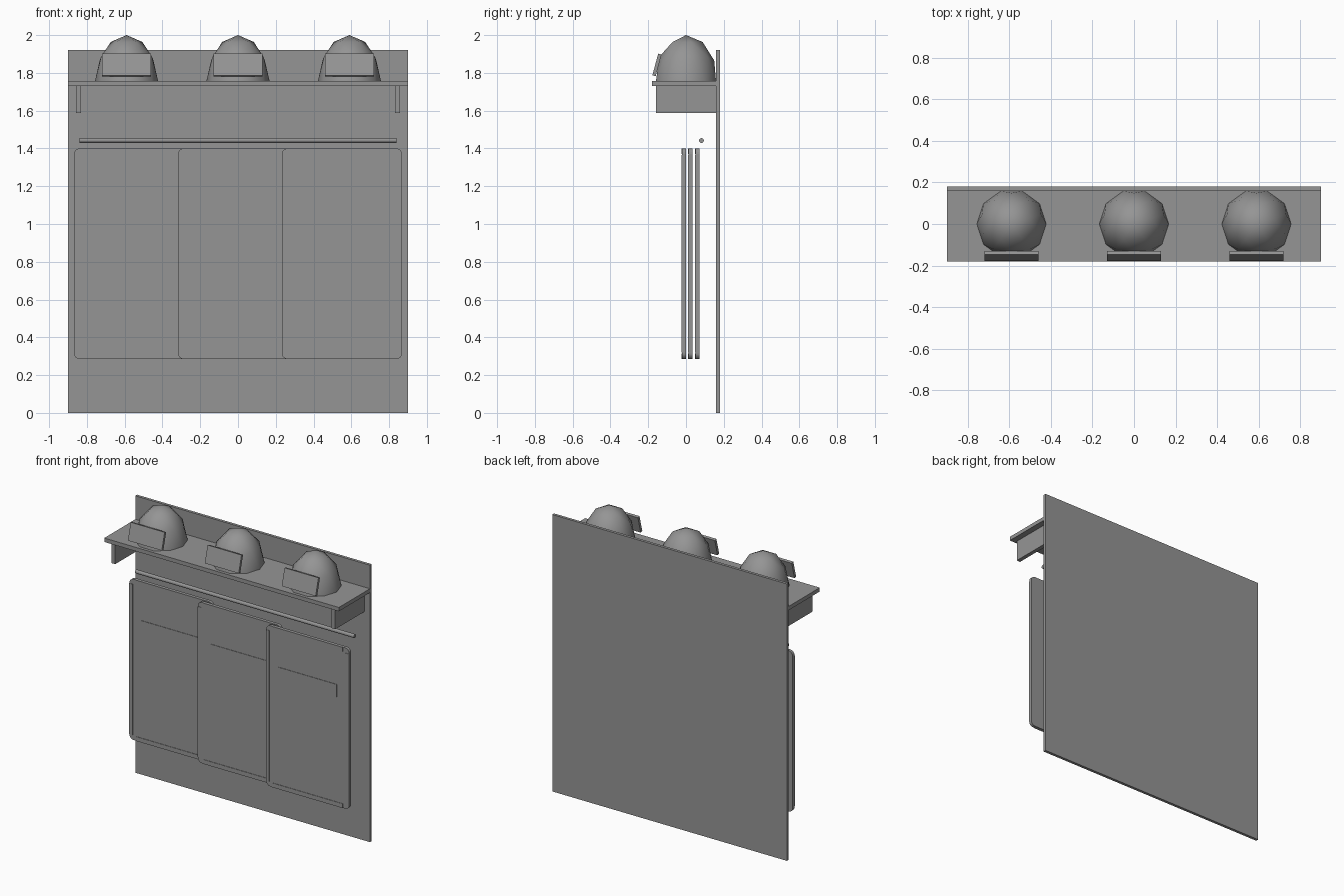
import bpy, bmesh, math
from mathutils import Matrix

if "Cube" in bpy.data.objects:
    bpy.data.objects.remove(bpy.data.objects["Cube"])

grey = bpy.data.materials.new("mid_grey")
grey.diffuse_color = (0.3, 0.3, 0.3, 1)
grey.use_nodes = True
grey.node_tree.nodes["Principled BSDF"].inputs["Base Color"].default_value = grey.diffuse_color


def add(name, bm):
    bmesh.ops.recalc_face_normals(bm, faces=bm.faces)
    me = bpy.data.meshes.new(name)
    bm.to_mesh(me)
    bm.free()
    me.materials.append(grey)
    ob = bpy.data.objects.new(name, me)
    bpy.context.collection.objects.link(ob)
    return ob


def box(name, x, y, z):
    """Box from (min, max) ranges."""
    bm = bmesh.new()
    bmesh.ops.create_cube(bm, size=1)
    for v in bm.verts:
        for i, (a, b) in enumerate((x, y, z)):
            v.co[i] = a if v.co[i] < 0 else b
    return add(name, bm)


def rounded_panel(name, x, y, z, r, steps=4):
    """Upright plate with rounded corners."""
    bm = bmesh.new()
    ring = []
    corners = ((x[1] - r, z[1] - r), (x[0] + r, z[1] - r),
               (x[0] + r, z[0] + r), (x[1] - r, z[0] + r))
    for k, (cx, cz) in enumerate(corners):
        for s in range(steps + 1):
            a = math.pi / 2 * (k + s / steps)
            ring.append(bm.verts.new((cx + r * math.cos(a), y[0], cz + r * math.sin(a))))
    face = bm.faces.new(ring)
    ext = bmesh.ops.extrude_face_region(bm, geom=[face])
    for v in ext["geom"]:
        if isinstance(v, bmesh.types.BMVert):
            v.co.y = y[1]
    if not any(f.normal.y for f in bm.faces if len(f.verts) > 4 and f.calc_center_median().y < y[0] + 1e-4) \
            and len([f for f in bm.faces if len(f.verts) > 4]) < 2:
        bm.faces.new(ring)
    return add(name, bm)


# Wall, shelf and brackets
box("back_panel", (-0.9, 0.9), (0.16, 0.18), (0, 1.92))
box("shelf", (-0.9, 0.9), (-0.18, 0.16), (1.73, 1.757))
for s, side in ((-1, "left"), (1, "right")):
    box(f"shelf_bracket_{side}", sorted((s * 0.83, s * 0.858)), (-0.16, 0.16), (1.587, 1.73))

# Hanging rail
bm = bmesh.new()
bmesh.ops.create_cone(bm, cap_ends=True, segments=12, radius1=0.013, radius2=0.013, depth=1.68,
                      matrix=Matrix.Translation((0, 0.082, 1.442)) @ Matrix.Rotation(math.pi / 2, 4, 'Y'))
add("hanging_rail", bm)

# Three overlapping shields, the right one in front
for i, side in enumerate(("left", "middle", "right")):
    cx = (i - 1) * 0.55
    y0 = 0.051 - i * 0.0365
    w, z0, z1 = 0.318, 0.285, 1.40
    rounded_panel(f"shield_{side}", (cx - w, cx + w), (y0, y0 + 0.021), (z0, z1), 0.03)
    front = (y0 - 0.003, y0 + 0.001)
    for s, edge in ((-1, "left"), (1, "right")):
        box(f"shield_{side}_{edge}_trim", sorted((cx + s * (w - 0.025), cx + s * w)), front,
            (z0 + 0.035, z1 - 0.035))
    box(f"shield_{side}_bottom_trim", (cx - 0.27, cx + 0.27), front, (z0, z0 + 0.03))
    box(f"shield_{side}_top_trim", (cx - 0.27, cx + 0.27), front, (z1 - 0.03, z1))
    box(f"shield_{side}_band", (cx - 0.225, cx + 0.225), front, (1.045, 1.13))

# Helmets: half icospheres with a tilted visor plate
for cx, side in ((-0.59, "left"), (0, "middle"), (0.59, "right")):
    bm = bmesh.new()
    bmesh.ops.create_icosphere(bm, subdivisions=2, radius=1)
    bmesh.ops.delete(bm, geom=[v for v in bm.verts if v.co.z < -0.01], context='VERTS')
    bmesh.ops.holes_fill(bm, edges=[e for e in bm.edges if e.is_boundary], sides=0)
    bmesh.ops.transform(bm, verts=bm.verts, matrix=Matrix.Translation((cx, 0, 1.757))
                        @ Matrix.Diagonal((0.167, 0.167, 0.243, 1)) @ Matrix.Rotation(math.pi / 2, 4, 'Z'))
    for f in bm.faces:
        f.smooth = len(f.verts) == 3
    for e in bm.edges:
        e.smooth = all(len(f.verts) == 3 for f in e.link_faces)
    add(f"helmet_{side}", bm)

    bm = bmesh.new()
    bmesh.ops.create_cube(bm, size=1)
    bmesh.ops.transform(bm, verts=bm.verts, matrix=Matrix.Translation((cx, -0.154, 1.842))
                        @ Matrix.Rotation(math.radians(-15), 4, 'X') @ Matrix.Diagonal((0.26, 0.018, 0.119, 1)))
    add(f"helmet_{side}_visor", bm)
